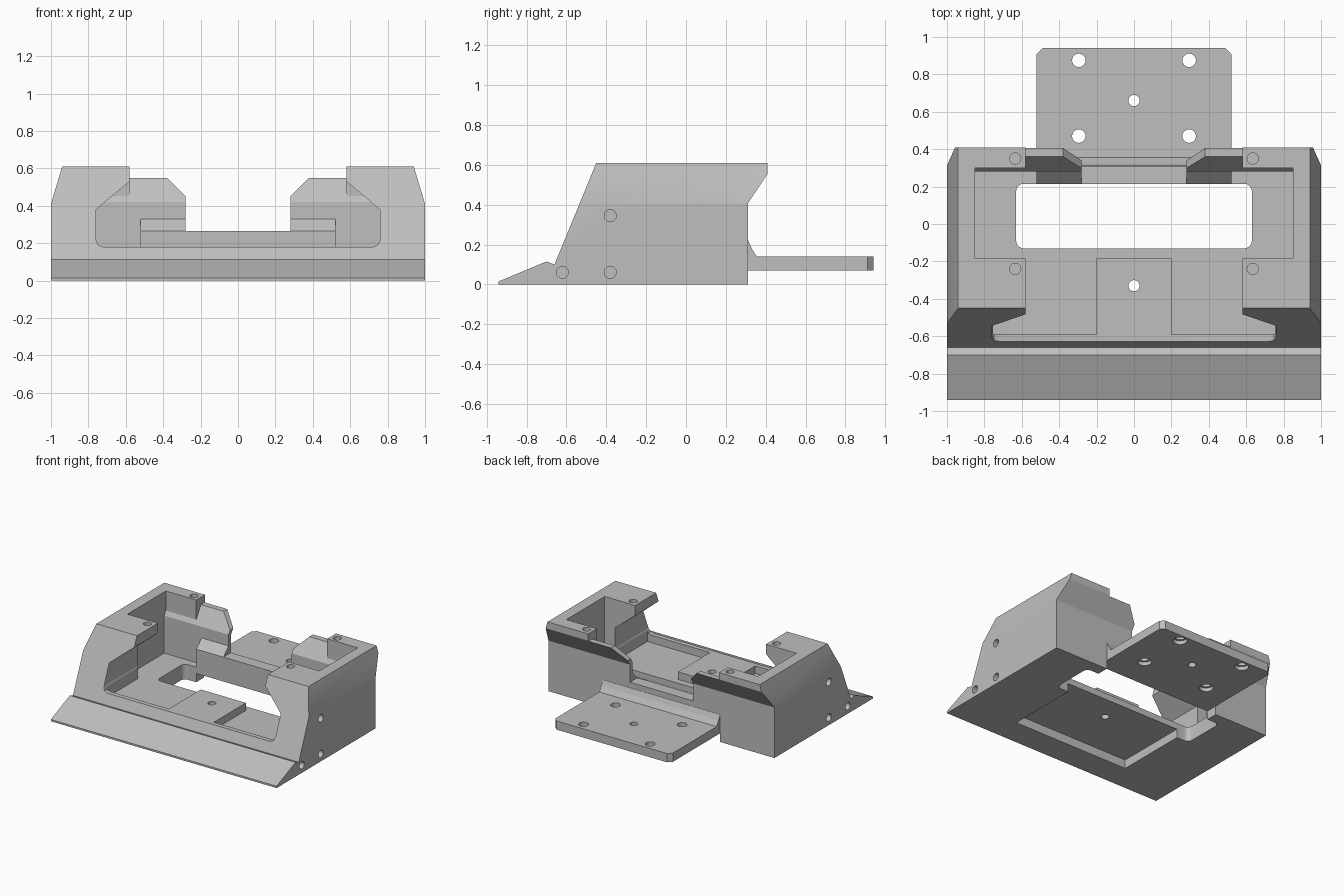
import bpy, bmesh, math
from mathutils import Vector

cube = bpy.data.objects.get("Cube")
if cube:
    bpy.data.objects.remove(cube, do_unlink=True)

# One grey for every part
grey = bpy.data.materials.new("machined grey")
grey.use_nodes = True
colour = (0.52, 0.52, 0.52, 1)
grey.diffuse_color = colour
grey.node_tree.nodes["Principled BSDF"].inputs["Base Color"].default_value = colour


def prism(name, points, axis, start, end, radius=0):
    """Extrude a 2D outline along an axis; radius rounds the lengthwise edges."""
    def place(p, d):
        u, v = p
        return {"x": (d, u, v), "y": (u, d, v), "z": (u, v, d)}[axis]
    bm = bmesh.new()
    low = [bm.verts.new(place(p, start)) for p in points]
    high = [bm.verts.new(place(p, end)) for p in points]
    bm.faces.new(low)
    bm.faces.new(high)
    count = len(points)
    for i in range(count):
        j = (i + 1) % count
        bm.faces.new((low[i], low[j], high[j], high[i]))
    bmesh.ops.recalc_face_normals(bm, faces=bm.faces)
    if radius:
        edges = [bm.edges.get((a, b)) for a, b in zip(low, high)]
        bmesh.ops.bevel(bm, geom=edges, offset=radius, segments=6,
                        profile=0.5, affect="EDGES")
    mesh = bpy.data.meshes.new(name)
    bm.to_mesh(mesh)
    bm.free()
    mesh.materials.append(grey)
    obj = bpy.data.objects.new(name, mesh)
    bpy.context.collection.objects.link(obj)
    return obj


def box(name, x0, x1, y0, y1, z0, z1, radius=0):
    return prism(name, [(x0, y0), (x1, y0), (x1, y1), (x0, y1)], "z", z0, z1, radius)


def rod(axis, u, v, radius, start, end):
    ring = [(u + radius * math.cos(math.tau * i / 24),
             v + radius * math.sin(math.tau * i / 24)) for i in range(24)]
    return prism("drill", ring, axis, start, end)


def cut(target, cutter):
    """Subtract a cutter and delete it."""
    cutter.hide_render = True
    mod = target.modifiers.new("cut", "BOOLEAN")
    mod.operation = "DIFFERENCE"
    mod.solver = "EXACT"
    mod.object = cutter
    bpy.context.view_layer.objects.active = target
    bpy.ops.object.modifier_apply(modifier=mod.name)
    bpy.data.objects.remove(cutter, do_unlink=True)


def mirrored(points):
    return points + [(-x, z) for x, z in reversed(points)]


# Main body from its side profile
body = prism("main_body", [(-0.94, 0), (-0.94, 0.015), (-0.70, 0.115), (-0.66, 0.10),
                           (-0.45, 0.61), (0.41, 0.61), (0.41, 0.555),
                           (0.31, 0.405), (0.31, 0)], "x", -1, 1)

# Sloped upper flanks
for s in (-1, 1):
    cut(body, prism("flank_cutter", [(s, 0.41), (s * 0.925, 0.66), (s * 1.2, 0.66),
                                     (s * 1.2, 0.41)], "y", -1.2, 0.6))

# Front opening with undercut sides
cut(body, prism("front_opening", mirrored([(0.72, 0.18), (0.748, 0.19), (0.76, 0.22),
                                           (0.76, 0.38), (0.58, 0.53), (0.58, 0.8)]),
                "y", -1.2, -0.1))

# Wide inner pocket with a leaning back wall
cut(body, prism("pocket", [(-0.185, 0.12), (0.28, 0.12), (0.28, 0.42), (0.30, 0.453),
                           (0.30, 0.8), (-0.185, 0.8)], "x", -0.85, 0.85))

# Lowered floor on both sides of the middle pad
for s in (-1, 1):
    x0, x1 = sorted((s * 0.2, s * 0.755))
    cut(body, box("floor_cutter", x0, x1, -0.59, -0.1, 0.12, 0.25))
cut(body, box("pad_end_cutter", -0.3, 0.3, -0.13, 0.1, 0.05, 0.25))

# Lowered rear wall and its central gap
cut(body, prism("rear_wall_cutter", [(0.2, 0.42), (0.28, 0.42), (0.36, 0.55),
                                     (0.6, 0.55), (0.6, 0.8), (0.2, 0.8)],
                "x", -0.58, 0.58))
cut(body, prism("rear_gap_cutter", mirrored([(0.28, 0.265), (0.28, 0.45),
                                             (0.38, 0.55), (0.38, 0.8)]),
                "y", 0.15, 0.6))

# Floor window and shallow channel underneath
cut(body, box("window_cutter", -0.63, 0.63, -0.13, 0.215, -0.2, 0.3, 0.04))
cut(body, box("channel_cutter", -0.52, 0.52, -0.72, 0.5, -0.2, 0.07))

# Screw holes in the corner tabs, flanks and pad
for s in (-1, 1):
    for y in (0.35, -0.24):
        cut(body, rod("z", s * 0.635, y, 0.03, 0.53, 0.7))
    for y, z in ((-0.38, 0.345), (-0.38, 0.06), (-0.62, 0.06)):
        cut(body, rod("x", y, z, 0.03, s * 0.9, s * 1.1))
cut(body, rod("z", 0, -0.33, 0.03, -0.1, 0.3))

# Cross bar behind the window, with raised sloping ends
bar = prism("cross_bar", [(0.215, 0.07), (0.28, 0.07), (0.28, 0.265), (0.215, 0.265)],
            "x", -0.52, 0.52)
for side, s in (("left", 1), ("right", -1)):
    prism(side + "_bar_end", [(0.215, 0.265), (0.28, 0.265), (0.28, 0.33)],
          "x", s * 0.28, s * 0.52)

# Rear tray with clipped corners, plus the gusset joining it to the wall
tray = prism("rear_tray", [(-0.52, 0.305), (0.52, 0.305), (0.52, 0.91), (0.49, 0.94),
                           (-0.49, 0.94), (-0.52, 0.91)], "z", 0.07, 0.14)
prism("tray_gusset", [(0.305, 0.135), (0.355, 0.14), (0.33, 0.18), (0.312, 0.22),
                      (0.305, 0.22)], "x", -0.52, 0.52)
for x in (-0.295, 0.295):
    for y in (0.47, 0.875):
        cut(tray, rod("z", x, y, 0.036, 0, 0.3))
        cut(tray, rod("z", x, y, 0.052, 0, 0.1))
cut(tray, rod("z", 0, 0.66, 0.03, 0, 0.3))

# Smooth only the rounded holes and corners
for obj in (body, tray):
    bpy.ops.object.select_all(action="DESELECT")
    obj.select_set(True)
    bpy.context.view_layer.objects.active = obj
    bpy.ops.object.shade_smooth_by_angle(angle=math.radians(20))
